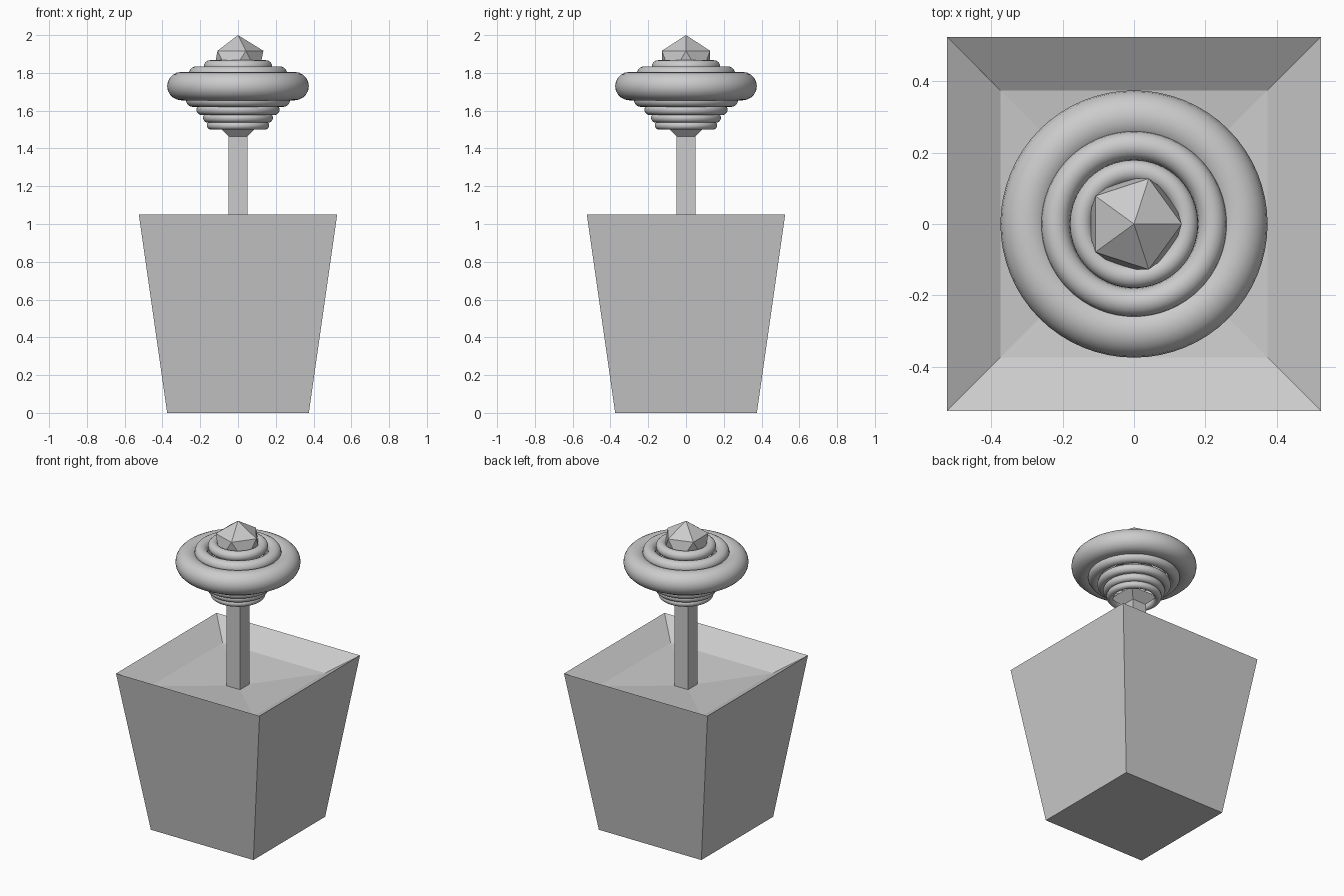
import bpy, bmesh, math

if "Cube" in bpy.data.objects:
    bpy.data.objects.remove(bpy.data.objects["Cube"])

grey = bpy.data.materials.new("mid grey")
grey.diffuse_color = (0.6, 0.6, 0.6, 1)
grey.use_nodes = True
grey.node_tree.nodes["Principled BSDF"].inputs["Base Color"].default_value = grey.diffuse_color


def square_loft(name, levels, apex=None):
    """Stack square sections (half width, z); cap the bottom, close the top flat or with an apex."""
    bm = bmesh.new()
    loops = []
    for h, z in levels:
        loops.append([bm.verts.new((sx * h, sy * h, z))
                      for sx, sy in ((-1, -1), (1, -1), (1, 1), (-1, 1))])
    for a, b in zip(loops, loops[1:]):
        for i in range(4):
            j = (i + 1) % 4
            bm.faces.new((a[i], a[j], b[j], b[i]))
    bm.faces.new(loops[0][::-1])
    top = loops[-1]
    if apex is None:
        bm.faces.new(top)
    else:
        tip = bm.verts.new((0, 0, apex))
        for i in range(4):
            bm.faces.new((top[i], top[(i + 1) % 4], tip))
    me = bpy.data.meshes.new(name)
    bm.to_mesh(me)
    bm.free()
    me.materials.append(grey)
    ob = bpy.data.objects.new(name, me)
    bpy.context.collection.objects.link(ob)
    return ob


def ring(name, outer, minor, z):
    """Smooth horizontal torus given by its outer radius."""
    bpy.ops.mesh.primitive_torus_add(major_segments=64, minor_segments=20,
                                     major_radius=outer - minor, minor_radius=minor,
                                     location=(0, 0, z))
    ob = bpy.context.object
    ob.name = name
    ob.data.materials.append(grey)
    bpy.ops.object.shade_smooth()


# Tapered square pot with sloping inner lip and a slightly sunken soil surface
square_loft("pot", [(0.375, 0), (0.525, 1.05), (0.375, 0.95)], apex=0.91)

# Square stem flaring out under the flower
square_loft("stem", [(0.05, 0.90), (0.05, 1.464), (0.10, 1.515)])

# Stacked petal rings, bottom to top
for i, (outer, minor, z) in enumerate([
        (0.165, 0.022, 1.522),
        (0.185, 0.025, 1.562),
        (0.22, 0.028, 1.605),
        (0.275, 0.035, 1.655),
        (0.375, 0.075, 1.73),
        (0.26, 0.04, 1.795),
        (0.18, 0.032, 1.835)]):
    ring(f"petal_ring_{i + 1}", outer, minor, z)

# Faceted flower centre
bpy.ops.mesh.primitive_ico_sphere_add(subdivisions=1, radius=0.15, location=(0, 0, 1.85))
gem = bpy.context.object
gem.name = "flower_centre"
gem.data.materials.append(grey)
